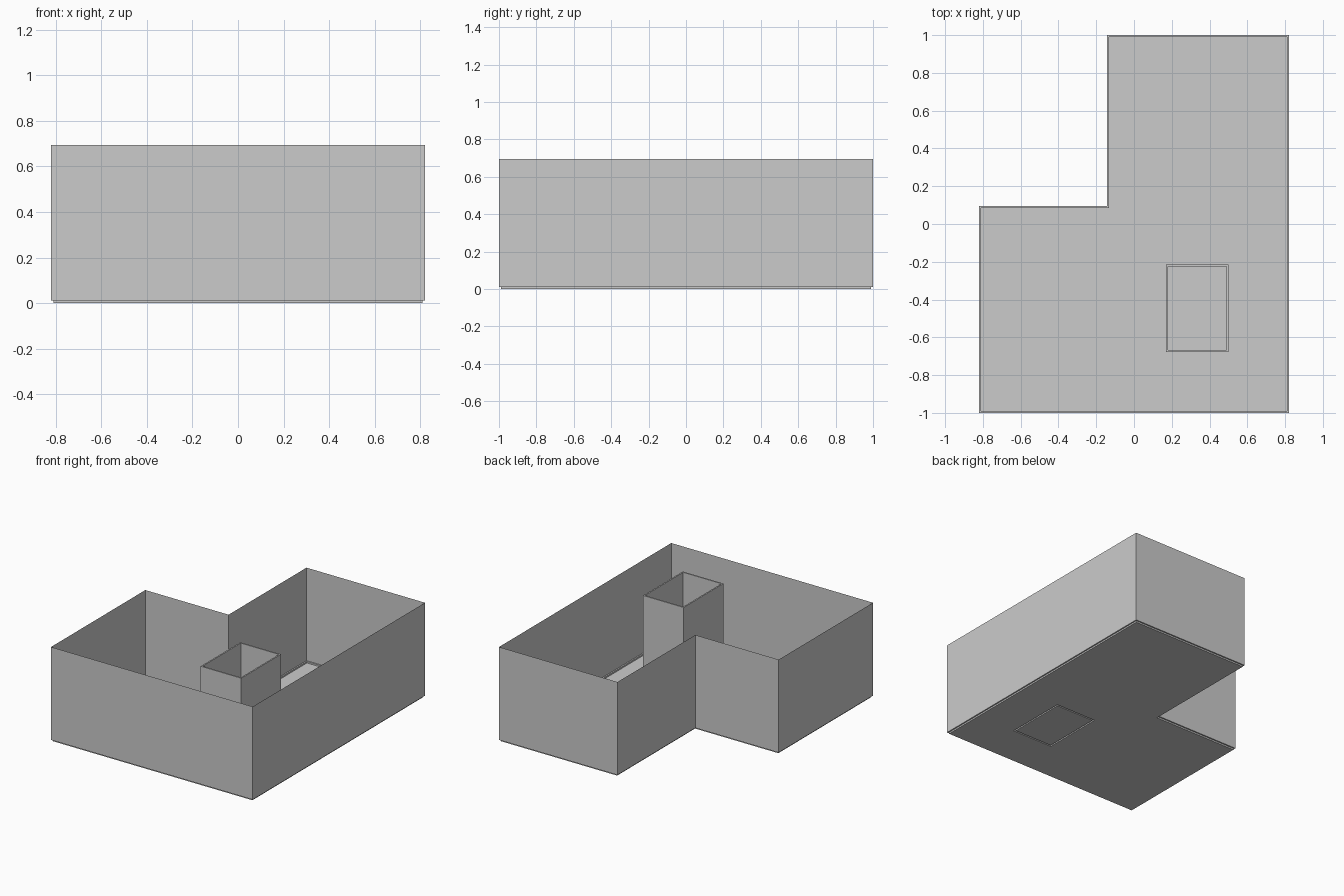
import bpy
import bmesh

cube = bpy.data.objects.get("Cube")
if cube:
    bpy.data.objects.remove(cube, do_unlink=True)

TOP, BASE, RIM = 0.694, 0.011, 0.01

grey = bpy.data.materials.new("plain grey")
grey.use_nodes = True
colour = (0.6, 0.6, 0.6, 1)
grey.diffuse_color = colour
grey.node_tree.nodes["Principled BSDF"].inputs["Base Color"].default_value = colour


def room(inset):
    """L-shaped outline, counter-clockwise, moved inwards by inset."""
    x, y, nx, ny = 0.82 - inset, 1 - inset, -0.143 + inset, 0.095 - inset
    return [(-x, -y), (x, -y), (x, y), (nx, y), (nx, ny), (-x, ny)]


def shaft(inset):
    """Rectangular outline of the inner shaft, moved inwards by inset."""
    x0, x1, y0, y1 = 0.17 + inset, 0.5 - inset, -0.677 + inset, -0.215 - inset
    return [(x0, y0), (x1, y0), (x1, y1), (x0, y1)]


def build(name, loops, closed=False, cap=False):
    """Bridge successive (outline, height) loops with quads."""
    bm = bmesh.new()
    rings = [[bm.verts.new((x, y, z)) for x, y in pts] for pts, z in loops]
    pairs = list(zip(rings, rings[1:]))
    if closed:
        pairs.append((rings[-1], rings[0]))
    for a, b in pairs:
        for i in range(len(a)):
            j = (i + 1) % len(a)
            bm.faces.new((a[i], a[j], b[j], b[i]))
    if cap:
        bm.faces.new(rings[-1])
    finish(name, bm)


def finish(name, bm):
    mesh = bpy.data.meshes.new(name)
    bm.to_mesh(mesh)
    bm.free()
    mesh.materials.append(grey)
    obj = bpy.data.objects.new(name, mesh)
    bpy.context.collection.objects.link(obj)


# Thin outer walls with a narrow ledge stepping down to the floor
build("outer_walls", [(room(0), TOP), (room(0), BASE),
                      (room(RIM), BASE), (room(RIM), 0)])

# Floor sheet with an opening under the shaft walls
bm = bmesh.new()
edges = []
for outline in (room(RIM), shaft(0)):
    vs = [bm.verts.new((x, y, 0)) for x, y in outline]
    edges += [bm.edges.new((vs[i - 1], vs[i])) for i in range(len(vs))]
bmesh.ops.triangle_fill(bm, edges=edges, use_beauty=True, normal=(0, 0, 1))
bmesh.ops.dissolve_limit(bm, angle_limit=0.01, verts=bm.verts[:], edges=bm.edges[:])
finish("floor", bm)

# Open shaft with thin double walls, and the lip closing its foot
build("shaft_walls", [(shaft(0), BASE), (shaft(0), TOP),
                      (shaft(RIM), TOP), (shaft(RIM), BASE)], closed=True)
build("shaft_foot", [(shaft(0), 0), (shaft(0), BASE)])

# Small floor inside the shaft
build("shaft_floor", [(shaft(RIM), BASE), (shaft(RIM), 0)], cap=True)
